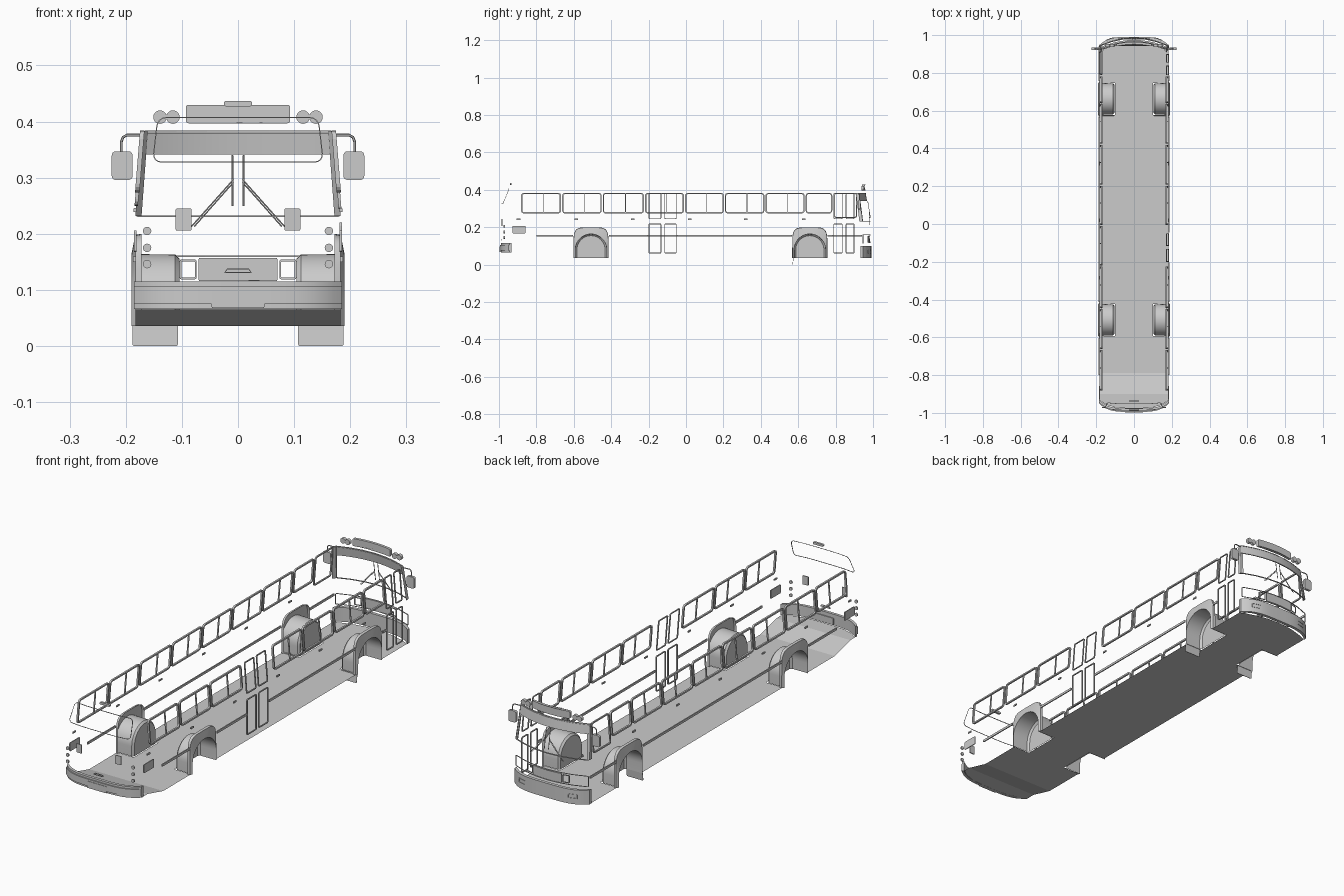
import bpy
import bmesh
import math
from mathutils import Vector

cube = bpy.data.objects.get("Cube")
if cube:
    bpy.data.objects.remove(cube)

grey = bpy.data.materials.new("plain grey")
grey.use_nodes = True
grey.diffuse_color = (0.6, 0.6, 0.6, 1)
grey.node_tree.nodes["Principled BSDF"].inputs["Base Color"].default_value = (0.6, 0.6, 0.6, 1)
made = []


def mesh(name, verts, faces, smooth=False, fix=True):
    me = bpy.data.meshes.new(name)
    me.from_pydata([tuple(v) for v in verts], [], faces)
    if fix:
        bm = bmesh.new()
        bm.from_mesh(me)
        bmesh.ops.recalc_face_normals(bm, faces=bm.faces)
        bm.to_mesh(me)
        bm.free()
    ob = bpy.data.objects.new(name, me)
    bpy.context.collection.objects.link(ob)
    me.materials.append(grey)
    if smooth:
        made.append(ob)
    return ob


def bridge(name, rings, closed=True, cap=False, loop=False, smooth=False):
    """Skin a list of equal rings of points."""
    n = len(rings[0])
    verts = [p for r in rings for p in r]
    faces = []
    for k in range(len(rings) if loop else len(rings) - 1):
        a, b = k * n, (k + 1) % len(rings) * n
        for i in range(n if closed else n - 1):
            j = (i + 1) % n
            faces.append((a + i, a + j, b + j, b + i))
    if cap:
        faces.append(tuple(range((len(rings) - 1) * n, len(rings) * n)))
        if cap == "both":
            faces.append(tuple(range(n)))
    return mesh(name, verts, faces, smooth)


# Body surfaces: u along, v up, d outward
def side(s):
    return lambda u, v, d: (s * (0.183 - max(0, v - 0.23) * 0.08 + d), u, v)


def front(u, v, d):
    return (u, 0.985 - 0.04 * (u / 0.18) ** 2 - max(0, v - 0.22) * 0.16 + d, v)


def rear(u, v, d):
    return (u, -0.985 + 0.02 * (u / 0.18) ** 4 + max(0, v - 0.335) * 0.45 - d, v)


def bumper(e):
    return lambda u, v, d: (u, e * (0.985 - 0.045 * (abs(u) / 0.185) ** 4 + d), v)


def rounded(u0, u1, v0, v1, r, taper=0, seg=4, cuts=6):
    pts = []
    corners = [(u1 - r, v0 + r, -90), (u1 - r, v1 - r, 0), (u0 + r, v1 - r, 90), (u0 + r, v0 + r, 180)]
    for cu, cv, start in corners:
        for i in range(seg + 1):
            a = math.radians(start + 90 * i / seg)
            pts.append((cu + r * math.cos(a), cv + r * math.sin(a)))
    out = []
    for i, p in enumerate(pts):
        q = pts[(i + 1) % len(pts)]
        m = cuts if (i + 1) % (seg + 1) == 0 else 1
        out += [(p[0] + (q[0] - p[0]) * k / m, p[1] + (q[1] - p[1]) * k / m) for k in range(m)]
    mid = (u0 + u1) / 2
    return [(mid + (u - mid) * (1 - taper * (v - v0) / (v1 - v0)), v) for u, v in out]


def frame(name, surf, u0, u1, v0, v1, r, w, t=0.004, taper=0):
    outer = rounded(u0, u1, v0, v1, r, taper)
    inner = rounded(u0 + w, u1 - w, v0 + w, v1 - w, max(r - w, r * 0.4), taper)
    rings = [[surf(u, v, d) for u, v in loop] for loop, d in
             ((outer, -t / 2), (outer, t / 2), (inner, t / 2), (inner, -t / 2))]
    return bridge(name, rings, loop=True)


def strip(name, surf, u0, u1, v0, v1, d0, d1, n=16):
    rings = []
    for i in range(n + 1):
        u = u0 + (u1 - u0) * i / n
        rings.append([surf(u, v, d) for v, d in ((v0, d0), (v0, d1), (v1, d1), (v1, d0))])
    return bridge(name, rings, cap="both", smooth=n > 1)


def plate(name, surf, u0, u1, v0, v1, r, t=0.004):
    loop = rounded(u0, u1, v0, v1, r)
    return bridge(name, [[surf(u, v, d) for u, v in loop] for d in (-t / 2, t / 2)], cap="both")


def tube(name, pts, r, n=6):
    pts = [Vector(p) for p in pts]
    rings = []
    for i, p in enumerate(pts):
        t = (pts[min(i + 1, len(pts) - 1)] - pts[max(i - 1, 0)]).normalized()
        a = t.cross(Vector((0, 1, 0.01))).normalized()
        b = t.cross(a)
        rings.append([p + r * (a * math.cos(k * math.tau / n) + b * math.sin(k * math.tau / n)) for k in range(n)])
    return bridge(name, rings, cap="both", smooth=True)


def lamp(name, x, y, z, r, depth, n=20):
    rings = []
    for rr, yy in ((r, -depth / 2), (r, depth / 2)):
        rings.append([(x + rr * math.cos(k * math.tau / n), y + yy, z + rr * math.sin(k * math.tau / n)) for k in range(n)])
    return bridge(name, rings, cap="both", smooth=True)


# Floor pan with wheel cut-outs, rising at the rear
ARCHES = (-0.508, 0.662)
cols = [-0.183, -0.15, -0.1, -0.05, 0, 0.05, 0.1, 0.15, 0.183]
rows = [-1, -0.9, -0.79] + [a + s * 0.085 for a in ARCHES for s in (-1, 1)] + [1]
verts, faces = [], []
for y in rows:
    for x in cols:
        yy = bumper(-1)(x, 0, -0.01)[1] if y == -1 else front(x, 0, -0.01)[1] if y == 1 else y
        verts.append((x, yy, 0.065 if y <= -0.9 else 0.036))
n = len(cols)
for j in range(len(rows) - 1):
    in_arch = any(abs((rows[j] + rows[j + 1]) / 2 - a) < 0.01 for a in ARCHES)
    for i in range(n - 1):
        if not (in_arch and abs(cols[i] + cols[i + 1]) > 0.2):
            faces.append((j * n + i, j * n + i + 1, (j + 1) * n + i + 1, (j + 1) * n + i))
mesh("floor_pan", verts, faces, fix=False)


# Wheel arches: flared panel, wheel tub and closed inner wall
def arch(s, yc):
    def ring(x, hw, h, power):
        pts = [(s * x, yc + hw, 0.036)]
        for i in range(25):
            c, q = math.cos(math.pi * i / 24), abs(math.sin(math.pi * i / 24))
            pts.append((s * x, yc + hw * math.copysign(abs(c) ** power, c), 0.08 + h * q ** power))
        return pts + [(s * x, yc - hw, 0.036)]
    rings = [ring(0.172, 0.094, 0.12, 0.4), ring(0.183, 0.093, 0.118, 0.4),
             ring(0.19, 0.084, 0.084, 1), ring(0.112, 0.083, 0.083, 1), ring(0.104, 0.075, 0.075, 1)]
    bridge("wheel_arch", rings, closed=False, cap=True, smooth=True)


for s in (-1, 1):
    for yc in ARCHES:
        arch(s, yc)
    yf = ARCHES[1] - 0.088
    xs = sorted((s * 0.107, s * 0.188))
    plate("mud_flap", lambda u, v, d: (u, yf + d - 0.1 * (0.036 - v), v), xs[0], xs[1], 0, 0.04, 0.004, 0.002)

# Side windows, with a sliding divider in each
for s in (-1, 1):
    edges = [-0.885, -0.665, -0.448, -0.222, -0.008, 0.205, 0.422, 0.637, 0.785]
    for i, (a, b) in enumerate(zip(edges, edges[1:])):
        if s > 0 and i == 3:
            continue
        frame("side_window_frame", side(s), a + 0.003, b - 0.003, 0.274, 0.384, 0.015, 0.007, 0.008)
        if i < 7:
            m = (a + b) / 2 + 0.012
            strip("window_divider", side(s), m - 0.002, m + 0.002, 0.28, 0.378, -0.003, 0.003, 1)
    # Rub rails broken at arches and doors
    rails = [(-0.8, -0.603), (-0.413, -0.205), (-0.045, 0.567), (0.757, 0.785)]
    if s < 0:
        rails = [(-0.8, -0.603), (-0.413, 0.567), (0.757, 0.94)]
    for a, b in rails:
        strip("rub_rail", side(s), a, b, 0.15, 0.16, -0.001, 0.004, 1)
    for y in (-0.895, -0.587, -0.285, 0.02, 0.32, 0.63):
        strip("side_marker", side(s), y - 0.01, y + 0.01, 0.239, 0.246, -0.001, 0.004, 1)
    plate("side_vent", side(s), -0.928, -0.858, 0.168, 0.206, 0.003)
frame("driver_window_frame", side(-1), 0.79, 0.915, 0.25, 0.384, 0.012, 0.006, 0.006)

# Folding doors: upper and lower panes
for a, b in ((-0.2, -0.132), (-0.116, -0.05), (0.788, 0.838), (0.854, 0.9)):
    frame("door_upper_frame", side(1), a, b, 0.244, 0.382, 0.006, 0.004, 0.005)
    frame("door_lower_frame", side(1), a, b, 0.06, 0.22, 0.006, 0.004, 0.005)

# Windscreen frame and header band
frame("windscreen_frame", front, -0.183, 0.183, 0.23, 0.384, 0.006, 0.003, 0.005, 0.07)
strip("windscreen_header", front, -0.169, 0.169, 0.341, 0.38, -0.003, 0.002)
for s in (-1, 1):
    pillar = [[front(s * (x - (z - 0.23) * 0.075), z, d) for x, d in
               ((0.172, 0), (0.183, 0), (0.183, -0.015), (0.172, -0.006))] for z in (0.232, 0.382)]
    bridge("windscreen_pillar", pillar, cap="both")
    # Wipers
    for off in (0, 0.005):
        tube("wiper_arm", [front(s * (0.083 - off), 0.213, 0.006), front(s * 0.008, 0.297 - off, 0.006)], 0.0012)
    tube("wiper_blade", [front(s * 0.01, 0.25, 0.006), front(s * 0.01, 0.34, 0.006)], 0.0016)
    # Mirrors on bent arms
    tube("mirror_arm", [(s * 0.165, 0.925, 0.376), (s * 0.198, 0.928, 0.376), (s * 0.205, 0.928, 0.372),
                        (s * 0.208, 0.928, 0.364), (s * 0.208, 0.928, 0.34)], 0.0025)
    xs = sorted((s * 0.188, s * 0.225))
    plate("mirror", lambda u, v, d: (u, 0.928 + d, v), xs[0], xs[1], 0.296, 0.347, 0.007, 0.012)
    # Roof lamps and headlamp frames
    for x in (0.116, 0.139):
        lamp("roof_lamp", s * x, 0.945, 0.408, 0.012, 0.014)
    xs = sorted((s * 0.074, s * 0.104))
    frame("headlamp_frame", front, xs[0], xs[1], 0.119, 0.154, 0.003, 0.003)
    # Rear lamps and rear vents
    for z in (0.146, 0.175, 0.205):
        lamp("rear_lamp", s * 0.162, rear(0.162, z, 0)[1], z, 0.0075, 0.006, 16)
    xs = sorted((s * 0.083, s * 0.111))
    plate("rear_vent", rear, xs[0], xs[1], 0.206, 0.245, 0.002)
    xs = sorted((s * 0.105, s * 0.145))
    frame("fog_lamp_frame", bumper(1), xs[0], xs[1], 0.06, 0.08, 0.003, 0.003, 0.016)

# Front grille and roof sign
plate("front_grille", front, -0.07, 0.07, 0.116, 0.157, 0.002)
frame("grille_surround", front, -0.18, 0.18, 0.112, 0.161, 0.004, 0.002)
plate("roof_sign", lambda u, v, d: (u, 0.958 - u * u * 1.2 + d, v), -0.093, 0.093, 0.397, 0.43, 0.005, 0.012)

# Rear window trim, clearance bar and plate light
frame("rear_window_trim", rear, -0.153, 0.153, 0.327, 0.408, 0.016, 0.002, 0.002, 0.06)
plate("rear_clearance_bar", lambda u, v, d: (u, -0.937 + d, v), -0.025, 0.025, 0.427, 0.437, 0.004, 0.01)
frame("rear_handle", rear, -0.025, 0.025, 0.13, 0.138, 0.002, 0.002, 0.004, 0.2)

# Bumpers with raised centre bands
strip("rear_bumper", bumper(-1), -0.185, 0.185, 0.066, 0.115, -0.008, 0.005, 24)
strip("rear_bumper_band", bumper(-1), -0.185, 0.185, 0.075, 0.106, 0, 0.01, 24)
plate("number_plate", bumper(-1), -0.047, 0.047, 0.068, 0.098, 0.002, 0.024)
strip("front_bumper", bumper(1), -0.185, 0.185, 0.036, 0.1, -0.008, 0.006, 24)

# Smooth the rounded parts while keeping sharp edges
bpy.ops.object.select_all(action="DESELECT")
for ob in made:
    ob.select_set(True)
bpy.context.view_layer.objects.active = made[0]
bpy.ops.object.shade_smooth_by_angle(angle=math.radians(35))
